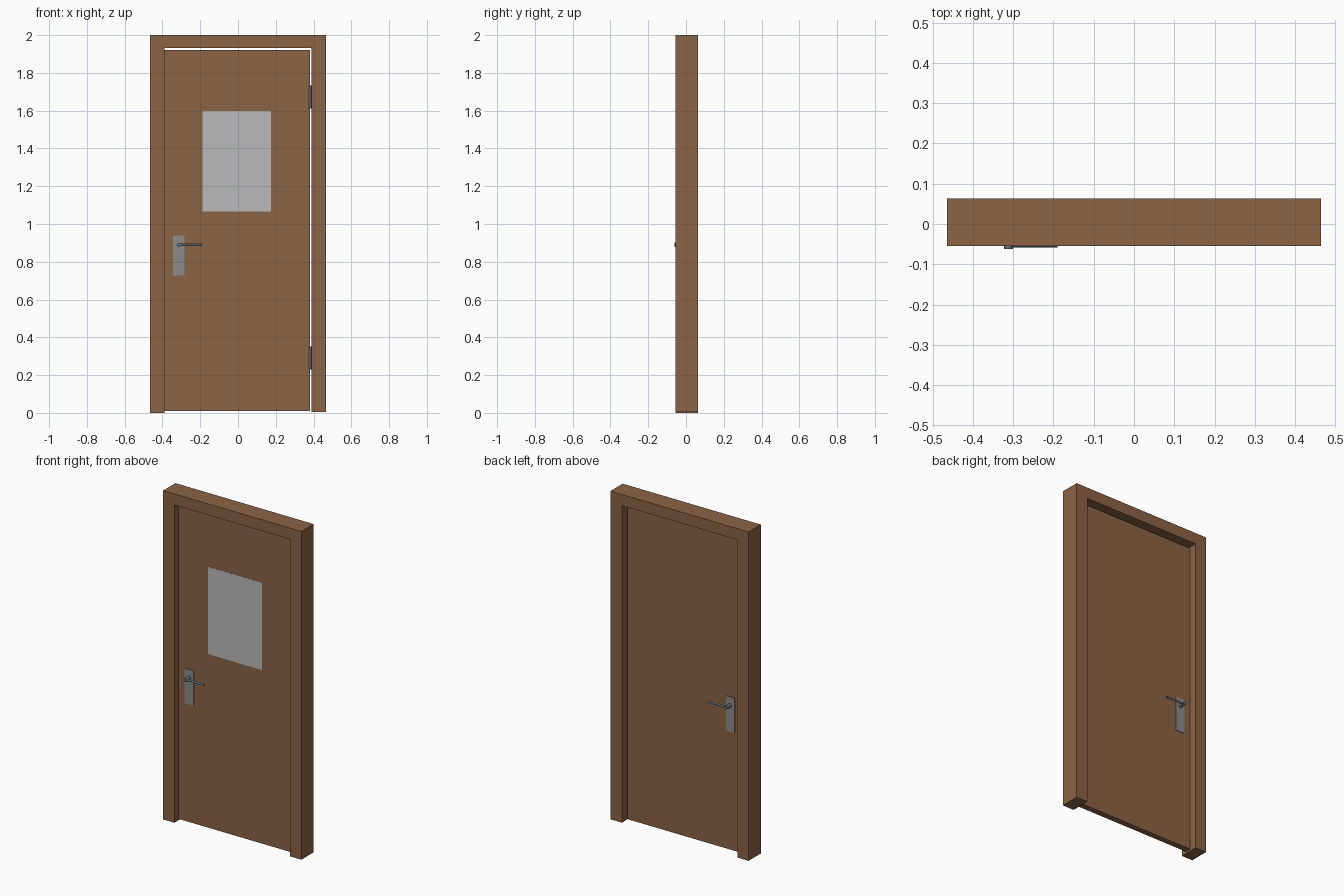
import bpy, bmesh, math
from mathutils import Matrix

if "Cube" in bpy.data.objects:
    bpy.data.objects.remove(bpy.data.objects["Cube"])


def material(name, srgb):
    m = bpy.data.materials.new(name)
    lin = [((c / 255 + 0.055) / 1.055) ** 2.4 for c in srgb]
    m.diffuse_color = (*lin, 1)
    m.use_nodes = True
    m.node_tree.nodes["Principled BSDF"].inputs["Base Color"].default_value = m.diffuse_color
    return m


WOOD = material("brown_wood", (139, 99, 68))
GLASS = material("pale_grey_glass", (186, 186, 186))
PLATE = material("grey_metal", (139, 139, 139))
STEEL = material("dark_steel", (104, 108, 112))


def finish(name, bm, mat):
    bmesh.ops.recalc_face_normals(bm, faces=bm.faces)
    me = bpy.data.meshes.new(name)
    bm.to_mesh(me)
    bm.free()
    me.materials.append(mat)
    ob = bpy.data.objects.new(name, me)
    bpy.context.collection.objects.link(ob)
    return ob


def box(name, x, y, z, mat):
    bm = bmesh.new()
    size = [b - a for a, b in (x, y, z)]
    mid = [(a + b) / 2 for a, b in (x, y, z)]
    bmesh.ops.create_cube(bm, size=1, matrix=Matrix.Translation(mid) @ Matrix.Diagonal((*size, 1)))
    return finish(name, bm, mat)


def rod(name, centre, radius, length, axis, mat, sides=12):
    rot = {"x": Matrix.Rotation(math.pi / 2, 4, "Y"),
           "y": Matrix.Rotation(math.pi / 2, 4, "X"),
           "z": Matrix.Identity(4)}[axis]
    bm = bmesh.new()
    bmesh.ops.create_cone(bm, cap_ends=True, segments=sides, radius1=radius, radius2=radius,
                          depth=length, matrix=Matrix.Translation(centre) @ rot)
    return finish(name, bm, mat)


# Frame: one inverted U outline extruded through the wall depth
outline = [(-0.465, 0), (-0.465, 2), (0.465, 2), (0.465, 0.004),
           (0.388, 0.004), (0.388, 1.932), (-0.39, 1.932), (-0.39, 0)]
bm = bmesh.new()
face = bm.faces.new([bm.verts.new((x, -0.055, z)) for x, z in outline])
ext = bmesh.ops.extrude_face_region(bm, geom=[face])
bmesh.ops.translate(bm, vec=(0, 0.118, 0),
                    verts=[g for g in ext["geom"] if isinstance(g, bmesh.types.BMVert)])
finish("door_frame", bm, WOOD)

# Door leaf and window pane (front side only)
FRONT, BACK = -0.018, 0.018
box("door_leaf", (-0.389, 0.38), (FRONT, BACK), (0.01, 1.922), WOOD)
box("window_pane", (-0.188, 0.174), (FRONT - 0.001, FRONT + 0.003), (1.066, 1.597), GLASS)

# Handle set on each side
for side, s, y0 in (("front", -1, FRONT), ("back", 1, BACK)):
    box(side + "_handle_plate", (-0.343, -0.283), sorted((y0, y0 + s * 0.004)), (0.728, 0.94), PLATE)
    rod(side + "_handle_spindle", (-0.312, y0 + s * 0.022, 0.89), 0.011, 0.044, "y", STEEL)
    rod(side + "_handle_lever", (-0.25, y0 + s * 0.034, 0.89), 0.006, 0.12, "x", STEEL)

# Hinges in the right-hand gap
for name, z in (("upper", 1.672), ("lower", 0.29)):
    rod(name + "_hinge", (0.382, FRONT - 0.003, z), 0.006, 0.122, "z", STEEL)
